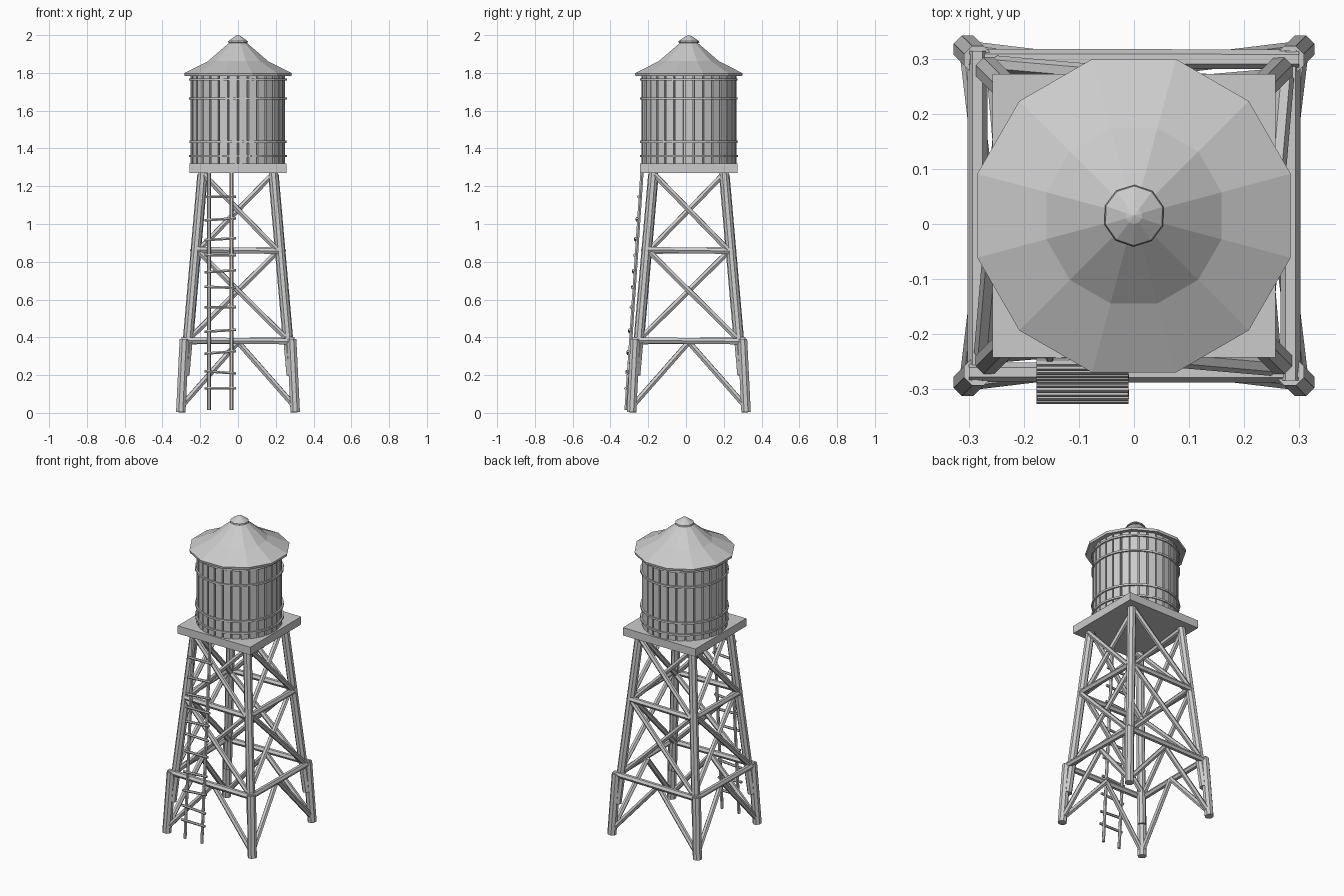
import bpy, bmesh, math, random
from mathutils import Vector, Matrix

if "Cube" in bpy.data.objects:
    bpy.data.objects.remove(bpy.data.objects["Cube"])

random.seed(4)
CY = 0.015  # tower axis sits slightly behind the origin because of the ladder


def finish(name, bm):
    bmesh.ops.recalc_face_normals(bm, faces=bm.faces)
    me = bpy.data.meshes.new(name)
    bm.to_mesh(me)
    bm.free()
    ob = bpy.data.objects.new(name, me)
    bpy.context.collection.objects.link(ob)
    return ob


def bar(bm, a, b, r, sides=8):
    """Straight round bar between two points."""
    a, b = Vector(a), Vector(b)
    d = b - a
    rot = d.to_track_quat('Z', 'Y').to_matrix().to_4x4()
    m = Matrix.Translation((a + b) / 2) @ rot @ Matrix.Rotation(math.pi / sides, 4, 'Z')
    bmesh.ops.create_cone(bm, cap_ends=True, segments=sides, radius1=r, radius2=r,
                          depth=d.length, matrix=m)


def box(bm, size, matrix):
    bmesh.ops.create_cube(bm, size=1, matrix=matrix @ Matrix.Diagonal((*size, 1)))


def lathe(name, profile, sides, offset):
    """Faceted turned shape from (radius, z) points; zero radius makes a tip."""
    bm = bmesh.new()
    rings = []
    for r, z in profile:
        n = sides if r > 0 else 1
        rings.append([bm.verts.new((r * math.cos(offset + 2 * math.pi * i / sides),
                                    CY + r * math.sin(offset + 2 * math.pi * i / sides), z))
                      for i in range(n)])
    for p, q in zip(rings, rings[1:]):
        for i in range(sides):
            j = (i + 1) % sides
            vs = [p[i % len(p)], p[j % len(p)], q[j % len(q)], q[i % len(q)]]
            bm.faces.new(list(dict.fromkeys(vs)))
    return finish(name, bm)


def half(z):
    """Distance of the leg centre line from the tower axis at height z."""
    return 0.272 + (0.187 - 0.272) * (z - 0.3) / 0.97


# Legs: thick lower posts and slimmer upper posts
lower, upper = bmesh.new(), bmesh.new()
for sx in (-1, 1):
    for sy in (-1, 1):
        bar(lower, (sx * 0.303, CY + sy * 0.303, 0.004), (sx * 0.284, CY + sy * 0.284, 0.39), 0.027)
        bar(upper, (sx * half(0.2), CY + sy * half(0.2), 0.2),
            (sx * half(1.28), CY + sy * half(1.28), 1.28), 0.026)
finish("lower_legs", lower)
finish("upper_legs", upper)

# Braces on each of the four sides: (x, z) start and end on the face plane
beams, diagonals = bmesh.new(), bmesh.new()
for k in range(4):
    turn = Matrix.Rotation(k * math.pi / 2, 3, 'Z')

    def on_face(x, z, out=0.0):
        h = half(z) if z > 0.3 else 0.303 - 0.05 * z
        return turn @ Vector((x, -h - out, z)) + Vector((0, CY, 0))

    bar(beams, on_face(-0.30, 0.385, 0.02), on_face(0.30, 0.378, 0.02), 0.018, 6)
    bar(beams, on_face(-0.215, 0.863, 0.012), on_face(0.215, 0.857, 0.012), 0.018, 6)
    for s in (-1, 1):
        bar(diagonals, on_face(s * 0.295, 0.04), on_face(0, 0.375), 0.016, 6)
        bar(diagonals, on_face(s * 0.25, 0.40, s * 0.012), on_face(-s * 0.205, 0.85, s * 0.012), 0.016, 6)
        bar(diagonals, on_face(s * 0.21, 0.86, s * 0.012), on_face(-s * 0.18, 1.26, s * 0.012), 0.016, 6)
finish("cross_beams", beams)
finish("diagonal_braces", diagonals)

# Platform
bm = bmesh.new()
box(bm, (0.515, 0.515, 0.05), Matrix.Translation((0, CY, 1.295)))
finish("platform", bm)

# Tank: inner drum, separate staves and hoops
lathe("tank_drum", [(0, 1.32), (0.235, 1.32), (0.235, 1.795), (0, 1.795)], 30, 0)
bm = bmesh.new()
N = 30
for i in range(N):
    m = (Matrix.Translation((0, CY, 1.56)) @ Matrix.Rotation(2 * math.pi * i / N, 4, 'Z')
         @ Matrix.Translation((0.24 + random.uniform(-0.002, 0.002), 0, 0)))
    box(bm, (0.018, 0.043, 0.48), m)
finish("tank_staves", bm)
for i, z in enumerate((1.36, 1.435, 1.665, 1.765)):
    lathe("tank_hoop_%d" % (i + 1),
          [(0.246, z - 0.006), (0.259, z - 0.006), (0.259, z + 0.006), (0.246, z + 0.006),
           (0.246, z - 0.006)], 24, 0.1 * i)

# Roof with a flared eave, and its small cap
lathe("roof", [(0, 1.80), (0.24, 1.795), (0.292, 1.783), (0.295, 1.798), (0.165, 1.862),
               (0.045, 1.962), (0, 1.975)], 12, math.radians(15))
lathe("roof_cap", [(0, 1.955), (0.056, 1.96), (0.054, 1.968), (0.015, 1.995), (0, 2.0)], 10, 0.3)

# Ladder leaning on the front
def ladder_y(z):
    return -0.318 + 0.085 * z / 1.27

rails, rungs = bmesh.new(), bmesh.new()
for x in (-0.153, -0.034):
    bar(rails, (x, ladder_y(0.01), 0.015), (x, ladder_y(1.27), 1.275), 0.010, 6)
for i, z in enumerate((0.13, 0.215, 0.32, 0.435, 0.56, 0.665, 0.75, 0.835, 0.92, 1.025, 1.145)):
    t = random.uniform(-0.007, 0.007)
    y = ladder_y(z) - 0.010
    bar(rungs, (-0.177, y, z - t), (-0.010, y, z + t), 0.008, 6)
finish("ladder_rails", rails)
finish("ladder_rungs", rungs)
